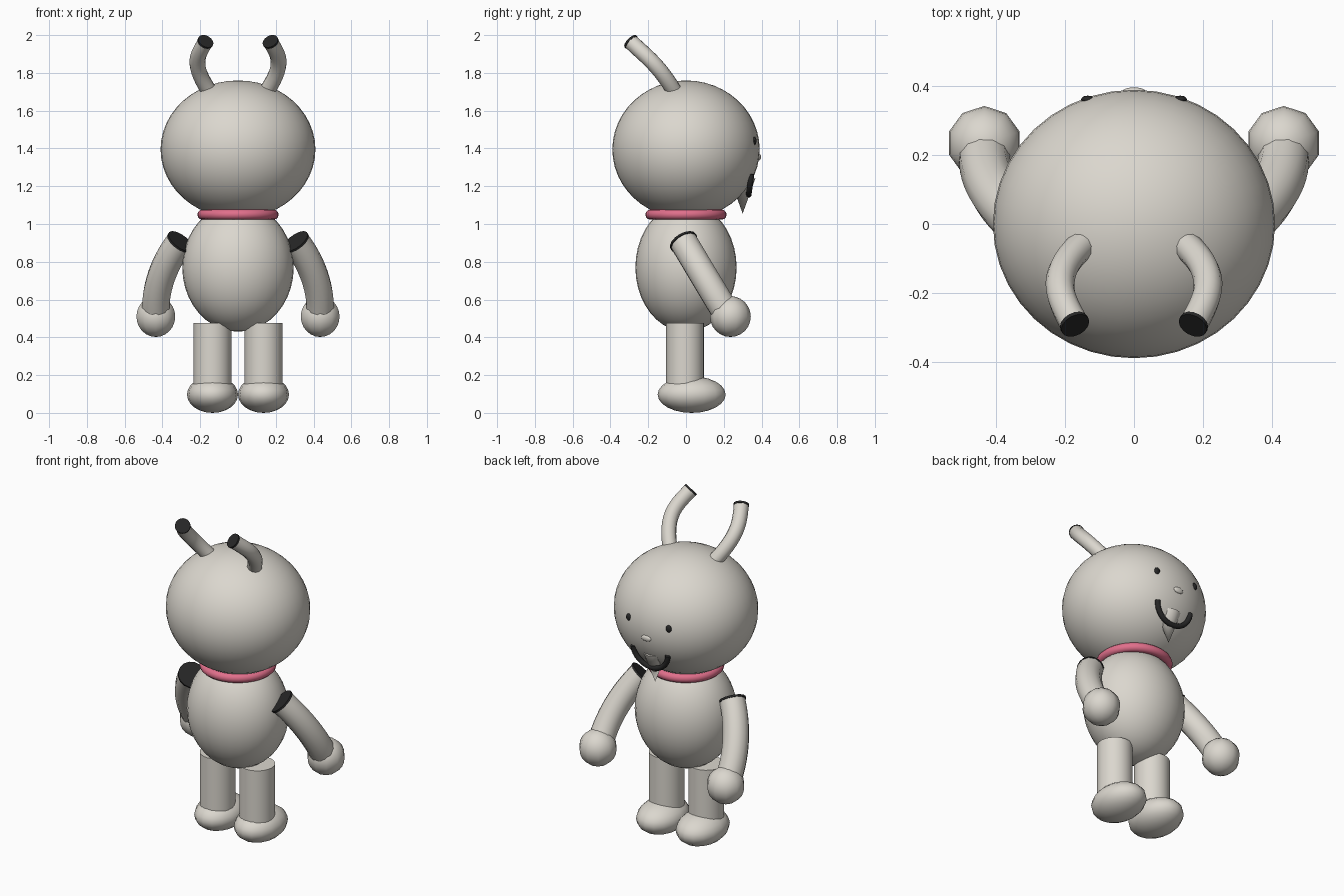
import bpy, math
from mathutils import Vector
from mathutils.geometry import interpolate_bezier

cube = bpy.data.objects.get("Cube")
if cube:
    bpy.data.objects.remove(cube, do_unlink=True)


def material(name, colour):
    m = bpy.data.materials.new(name)
    m.use_nodes = True
    m.diffuse_color = (*colour, 1)
    m.node_tree.nodes["Principled BSDF"].inputs["Base Color"].default_value = (*colour, 1)
    return m


CREAM = material("warm grey", (0.71, 0.68, 0.62))
PINK = material("collar pink", (0.75, 0.16, 0.26))
BLACK = material("soft black", (0.02, 0.02, 0.02))


def finish(name, mat, smooth=True):
    ob = bpy.context.object
    ob.name = name
    ob.data.materials.append(mat)
    if smooth:
        bpy.ops.object.shade_smooth_by_angle(angle=math.radians(45))
    return ob


def ball(name, mat, centre, radii, segments=32, rings=20):
    bpy.ops.mesh.primitive_uv_sphere_add(segments=segments, ring_count=rings, location=centre)
    bpy.context.object.scale = radii
    bpy.ops.object.transform_apply(location=False, rotation=False)
    return finish(name, mat)


def tube(name, mat, points, radius, caps=False):
    """Round tube swept along a list of points, turned into a mesh."""
    cu = bpy.data.curves.new(name, "CURVE")
    cu.dimensions = "3D"
    cu.bevel_depth = radius
    cu.bevel_resolution = 4
    cu.use_fill_caps = caps
    sp = cu.splines.new("POLY")
    sp.points.add(len(points) - 1)
    for p, co in zip(sp.points, points):
        p.co = (*co, 1)
    ob = bpy.data.objects.new(name, cu)
    bpy.context.collection.objects.link(ob)
    bpy.ops.object.select_all(action="DESELECT")
    ob.select_set(True)
    bpy.context.view_layer.objects.active = ob
    bpy.ops.object.convert(target="MESH")
    return finish(name, mat)


def limb(name, controls, radius, cap_at_start):
    """Curved limb with a thin dark disc on its free end."""
    a, b, c, d = [Vector(p) for p in controls]
    tube(name, CREAM, interpolate_bezier(a, b, c, d, 14), radius, caps=True)
    end, out = (a, a - b) if cap_at_start else (d, d - c)
    out.normalize()
    bpy.ops.mesh.primitive_cylinder_add(vertices=16, radius=radius * 1.04, depth=0.012,
                                        location=end + out * 0.006)
    disc = bpy.context.object
    disc.rotation_euler = out.to_track_quat("Z", "Y").to_euler()
    finish(name + "_end_disc", BLACK)


# Head, body and collar
ball("head", CREAM, (0, 0, 1.395), (0.41, 0.39, 0.365), 40, 24)
ball("body", CREAM, (0, 0, 0.77), (0.295, 0.268, 0.34))
bpy.ops.mesh.primitive_torus_add(major_radius=0.188, minor_radius=0.027, major_segments=40,
                                 minor_segments=12, location=(0, 0, 1.05))
finish("collar", PINK)

# Paired parts
for side, s in (("left", 1), ("right", -1)):
    def at(x, y, z):
        return (s * x, y, z)

    limb(side + "_antenna", [at(0.15, -0.06, 1.70), at(0.25, -0.149, 1.848),
                             at(0.215, -0.215, 1.89), at(0.175, -0.287, 1.96)], 0.042, False)
    limb(side + "_arm", [at(0.31, -0.01, 0.9), at(0.385, 0.05, 0.8),
                         at(0.435, 0.12, 0.68), at(0.435, 0.2, 0.55)], 0.075, True)
    ball(side + "_hand", CREAM, at(0.435, 0.235, 0.51), (0.108, 0.108, 0.108), 10, 12)
    bpy.ops.mesh.primitive_cylinder_add(vertices=24, radius=0.1, depth=0.375,
                                        location=at(0.135, -0.005, 0.288))
    finish(side + "_leg", CREAM)
    ball(side + "_foot", CREAM, at(0.135, 0.03, 0.097), (0.135, 0.18, 0.097), 16, 12)
    ball(side + "_eye", BLACK, at(0.135, 0.362, 1.44), (0.019, 0.011, 0.022), 12, 8)

# Nose, smile and pointed chin tuft
ball("nose", CREAM, (0, 0.386, 1.355), (0.033, 0.011, 0.018), 16, 10)
smile = []
for i in range(17):
    t = math.pi * i / 16
    smile.append((0.118 * math.cos(t), 0.347 - 0.015 * math.sin(t), 1.265 - 0.11 * math.sin(t)))
tube("mouth", BLACK, smile, 0.015, caps=True)
bpy.ops.mesh.primitive_cone_add(vertices=16, radius1=0.067, radius2=0, depth=0.185,
                                location=(0, 0.3, 1.1475), rotation=(math.pi, 0, 0))
finish("chin_tuft", CREAM)
